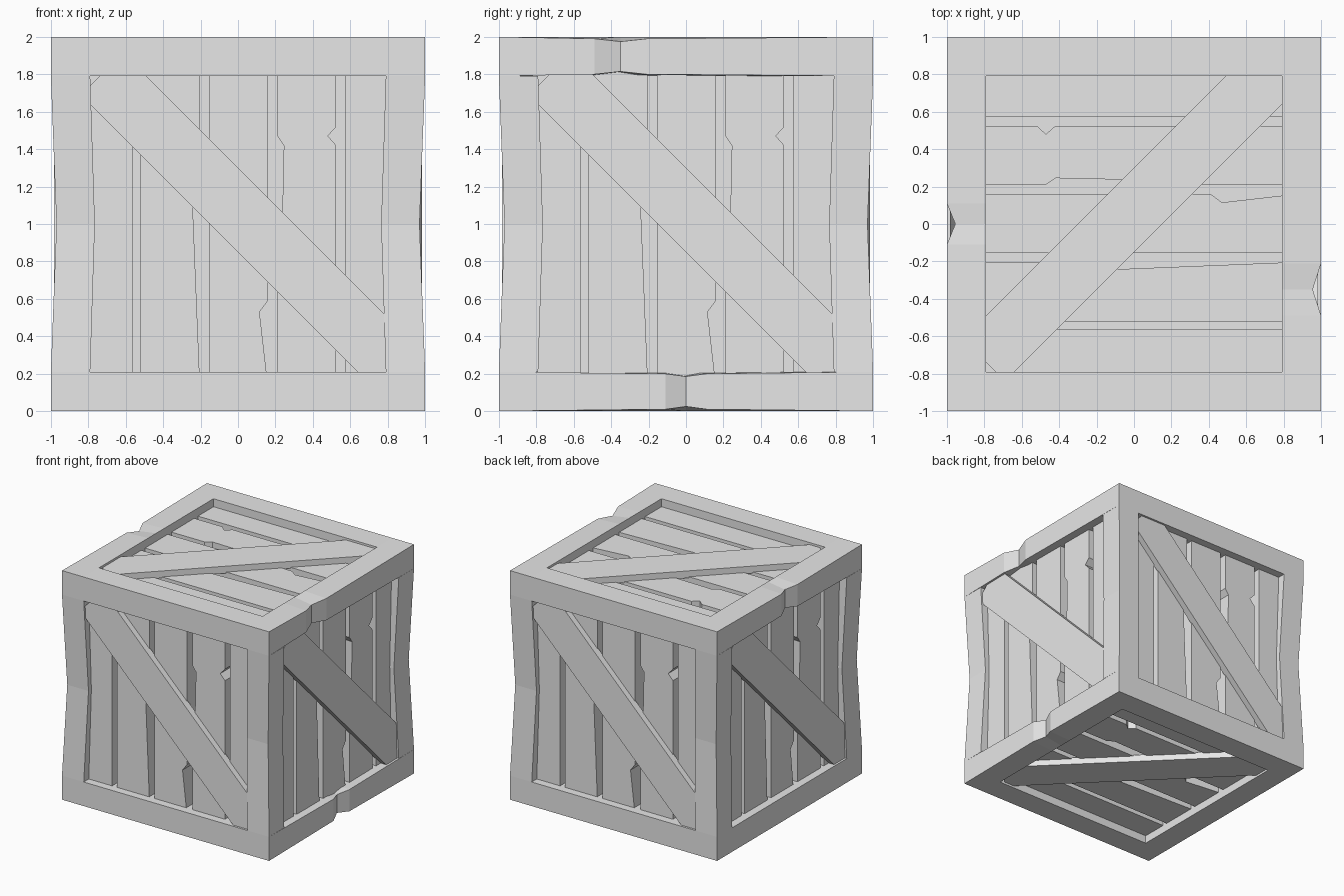
import bpy, bmesh
from mathutils import Vector

if "Cube" in bpy.data.objects:
    bpy.data.objects.remove(bpy.data.objects["Cube"], do_unlink=True)

grey = bpy.data.materials.new("plain_grey")
grey.use_nodes = True
colour = (0.8, 0.8, 0.8, 1)
grey.diffuse_color = colour
grey.node_tree.nodes["Principled BSDF"].inputs["Base Color"].default_value = colour

X, Y, Z = Vector((1, 0, 0)), Vector((0, 1, 0)), Vector((0, 0, 1))
CENTRE = Z


def loft(name, rings):
    """Skin a closed solid through rings of equal point count."""
    bm = bmesh.new()
    loops = [[bm.verts.new(p + CENTRE) for p in ring] for ring in rings]
    for a, b in zip(loops, loops[1:]):
        for i in range(len(a)):
            j = (i + 1) % len(a)
            bm.faces.new((a[i], a[j], b[j], b[i]))
    bm.faces.new(loops[0])
    bm.faces.new(loops[-1])
    bmesh.ops.recalc_face_normals(bm, faces=bm.faces)
    mesh = bpy.data.meshes.new(name)
    bm.to_mesh(mesh)
    bm.free()
    mesh.materials.append(grey)
    obj = bpy.data.objects.new(name, mesh)
    bpy.context.collection.objects.link(obj)
    return obj


def slab(name, outline, u, v, low, high):
    """Extrude a flat outline along the panel's outward normal."""
    n = u.cross(v)
    loft(name, [[u * a + v * b + n * d for a, b in outline] for d in (low, high)])


def beam(name, along, p, q, stations):
    """Each station is (position, inner p, outer p, inner q, outer q)."""
    loft(name, [[along * t + p * a + q * b for a, b in
                 ((pi, qi), (po, qi), (po, qo), (pi, qo))]
                for t, pi, po, qi, qo in stations])


IN = 0.79    # inner edge of the frame

# Frame: posts with a worn waist, straight rails front and back
for sx, side in ((-1, "right"), (1, "left")):
    for sy, end in ((-1, "front"), (1, "back")):
        beam(f"{end}_{side}_post", Z, X * sx, Y * sy,
             [(-IN, IN, 1, IN, 1), (0, 0.765, 0.97, 0.765, 0.97), (IN, IN, 1, IN, 1)])
for sz, level in ((-1, "bottom"), (1, "top")):
    for sy, end in ((-1, "front"), (1, "back")):
        beam(f"{end}_{level}_rail", X, Y * sy, Z * sz,
             [(-IN, IN, 1, IN, 1), (IN, IN, 1, IN, 1)])


# Side rails, three of them with a chipped outer face
def side_rail(name, sx, sz, chip=None, width=0):
    def section(t, dent, lift):
        p, q, a = X * sx, Z * sz, Y * t
        return [a + p * IN + q * IN, a + p * (1 - dent) + q * (IN + lift),
                a + p * (1 - dent) + q * (1 - lift), a + p * IN + q]
    rings = [section(-1, 0, 0)]
    if chip is not None:
        rings += [section(chip - width, 0, 0.01), section(chip, 0.045, 0.025),
                  section(chip + width, 0, 0.01)]
    loft(name, rings + [section(1, 0, 0)])


side_rail("left_top_rail", 1, 1, -0.35, 0.14)
side_rail("left_bottom_rail", 1, -1, 0, 0.11)
side_rail("right_top_rail", -1, 1, 0, 0.11)
side_rail("right_bottom_rail", -1, -1)

# Plank edges from bottom to top, as (across, up) in panel space
E = 0.82


def straight(u):
    return [(u, -E), (u, E)]


planks = [
    (straight(-E), straight(-0.565)),
    (straight(-0.52), [(-0.205, -E), (-0.243, 0.12), (-0.205, 0.4), (-0.205, E)]),
    (straight(-0.155), [(0.155, -E), (0.115, -0.47), (0.16, -0.41), (0.16, E)]),
    ([(0.21, -E), (0.21, -0.33), (0.237, 0.06), (0.245, 0.42), (0.21, 0.47), (0.21, E)],
     [(0.525, -E), (0.525, 0.42), (0.48, 0.47), (0.525, 0.52), (0.525, E)]),
    (straight(0.575), straight(E)),
]


# Diagonal brace outline from its edge sums and end distances
def diagonal(total, diff):
    return ((total - diff) / 2, (total + diff) / 2)


brace = [diagonal(-0.15, 1.53), diagonal(0.3, 1.53),
         diagonal(0.3, -1.62), diagonal(-0.15, -1.62)]

# Six identical panels, each given by its across and up directions
panels = {"front": (X, Z), "back": (-X, Z), "left": (Y, Z),
          "right": (-Y, Z), "top": (Y, -X), "bottom": (Y, X)}
for side, (u, v) in panels.items():
    for i, (near, far) in enumerate(planks, 1):
        slab(f"{side}_plank_{i}", near + far[::-1], u, v, 0.79, 0.93)
    slab(f"{side}_brace", brace, u, v, 0.92, 0.982)

# Inner box seen through the gaps between planks
core = [(-0.8, -0.8), (0.8, -0.8), (0.8, 0.8), (-0.8, 0.8)]
slab("inner_box", core, X, Y, -0.8, 0.8)
